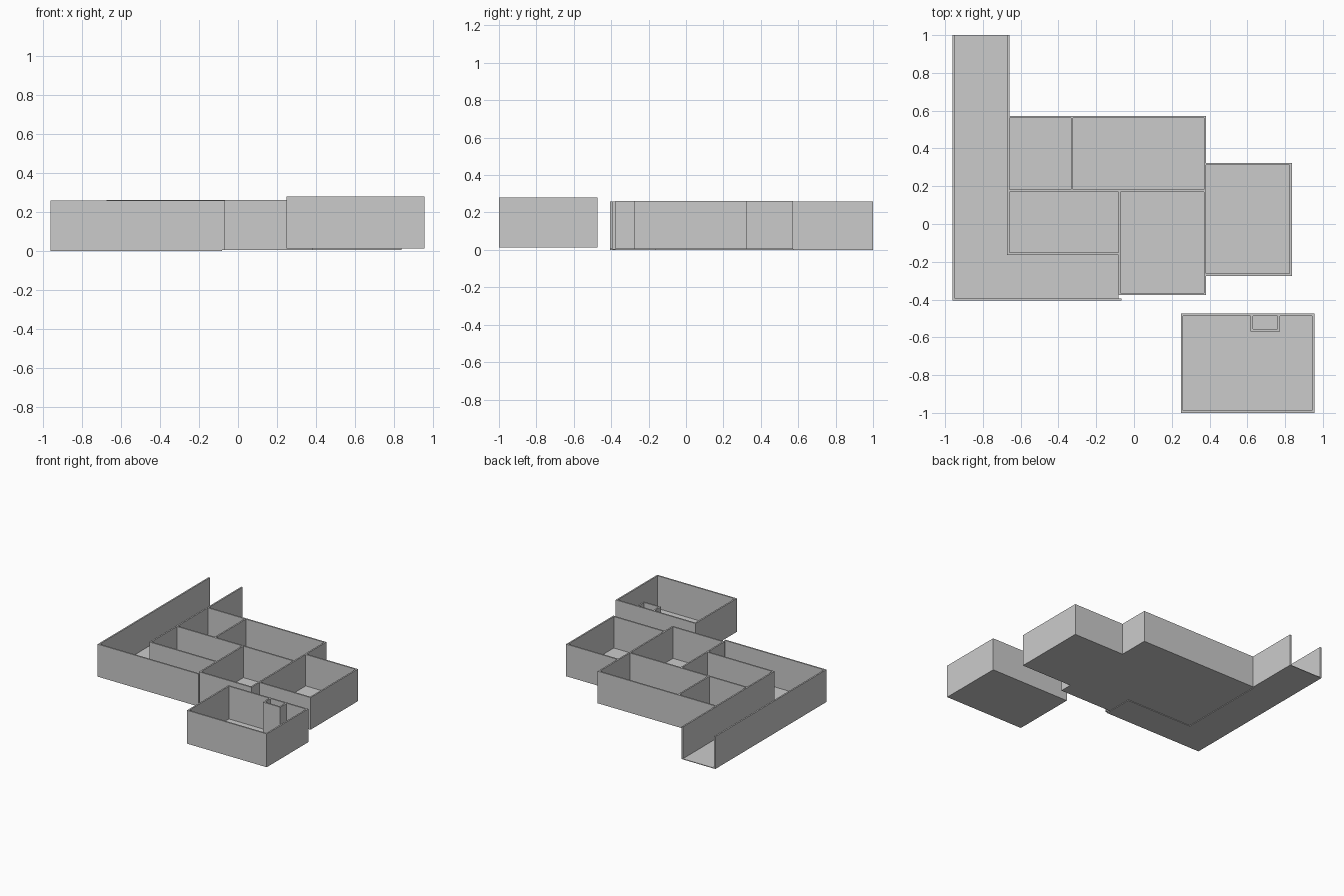
import bpy, bmesh
from mathutils import Matrix, Vector

if "Cube" in bpy.data.objects:
    bpy.data.objects.remove(bpy.data.objects["Cube"])

T = 0.012          # wall thickness
FLOOR = 0.005      # floor slab thickness

plaster = bpy.data.materials.new("plain_grey_plaster")
plaster.diffuse_color = (0.6, 0.6, 0.6, 1.0)
plaster.use_nodes = True
plaster.node_tree.nodes["Principled BSDF"].inputs["Base Color"].default_value = plaster.diffuse_color


def add_box(bm, x0, x1, y0, y1, z0, z1):
    size = Vector((x1 - x0, y1 - y0, z1 - z0))
    centre = Vector((x0 + x1, y0 + y1, z0 + z1)) / 2
    bmesh.ops.create_cube(bm, size=1.0, matrix=Matrix.Translation(centre) @ Matrix.Diagonal(size).to_4x4())


def finish(name, bm):
    mesh = bpy.data.meshes.new(name)
    bm.to_mesh(mesh)
    bm.free()
    mesh.materials.append(plaster)
    bpy.context.collection.objects.link(bpy.data.objects.new(name, mesh))


def room(name, x0, x1, y0, y1, sides, z0=0.005, z1=0.262, floor=True):
    """Roofless room: floor slab plus walls on the chosen compass sides."""
    bm = bmesh.new()
    base = z0
    if floor:
        base = z0 + FLOOR
        add_box(bm, x0, x1, y0, y1, z0, base)
    ys = y0 + (T if "S" in sides else 0)
    yn = y1 - (T if "N" in sides else 0)
    if "N" in sides:
        add_box(bm, x0, x1, yn, y1, base, z1)
    if "S" in sides:
        add_box(bm, x0, x1, y0, ys, base, z1)
    if "W" in sides:
        add_box(bm, x0, x0 + T, ys, yn, base, z1)
    if "E" in sides:
        add_box(bm, x1 - T, x1, ys, yn, base, z1)
    finish(name, bm)


# Main block: neighbouring rooms share a single wall
room("back_left_room", -0.672, -0.322, 0.17, 0.573, "NSEW")
room("back_right_room", -0.322, 0.382, 0.17, 0.573, "NSE")
room("middle_room", -0.672, -0.083, -0.163, 0.17, "SW")
room("front_room", -0.083, 0.382, -0.376, 0.17, "SEW")
room("side_room", 0.382, 0.836, -0.275, 0.324, "NSE")

# L-shaped corridor, open at its far end
room("long_corridor", -0.96, -0.672, -0.406, 1.0, "W", 0.0, 0.26)
room("front_corridor", -0.672, -0.083, -0.406, -0.163, "S", 0.0, 0.26)
room("corridor_corner_wall", -0.948, -0.672, -0.406, -0.38, "S", 0.005, 0.26, False)
room("corridor_wall_end", -0.083, -0.066, -0.406, -0.38, "S", 0.005, 0.26, False)
room("corridor_inner_wall", -0.672, -0.66, 0.573, 1.0, "W", 0.0, 0.26, False)

# Detached room with a small closet against its back wall
room("detached_room", 0.248, 0.955, -1.0, -0.474, "NSEW", 0.013, 0.28)
room("closet", 0.618, 0.772, -0.568, -0.486, "SEW", 0.018, 0.28, False)
